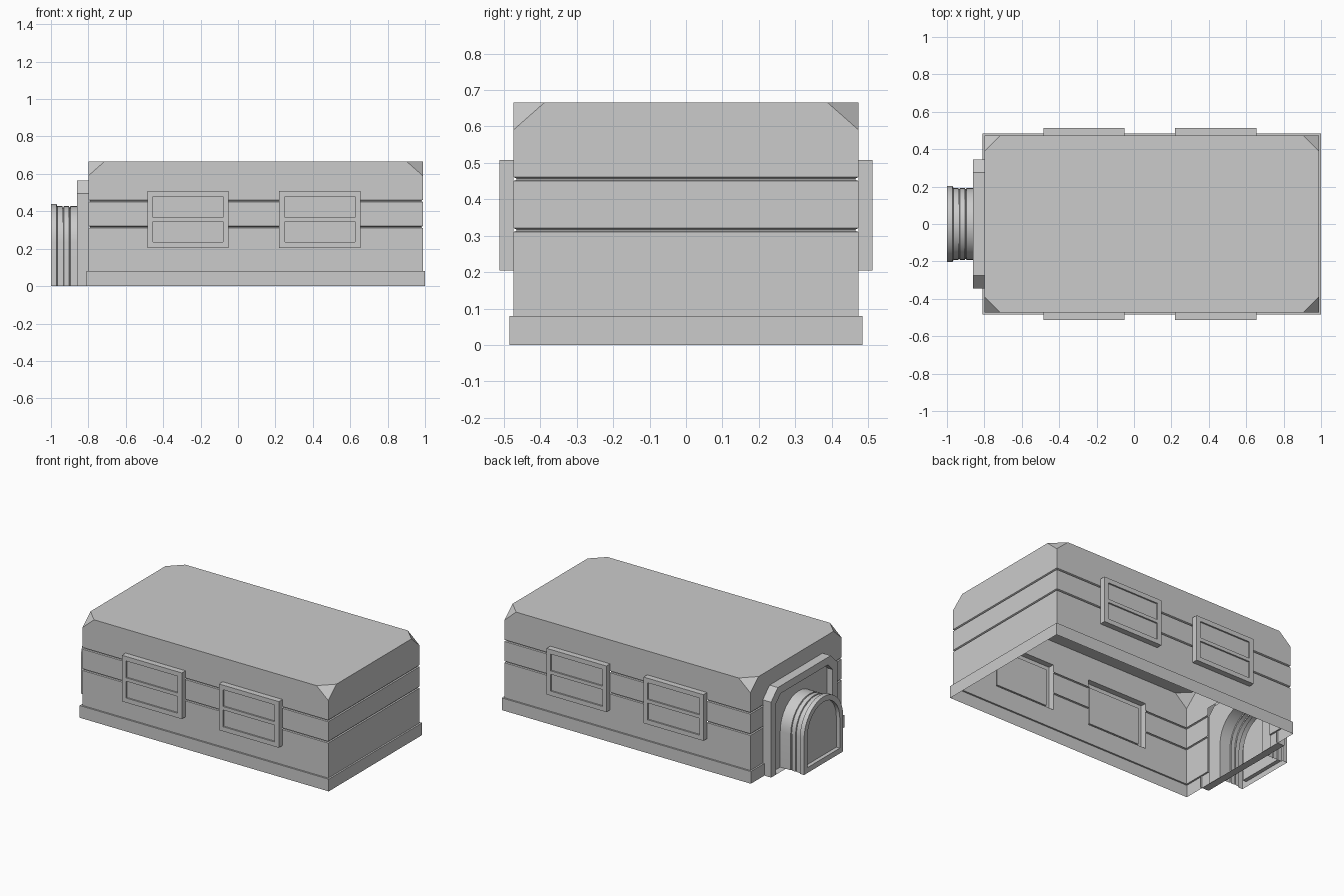
import bpy, bmesh, math
from mathutils import Vector

if "Cube" in bpy.data.objects:
    bpy.data.objects.remove(bpy.data.objects["Cube"])

X0, X1, HY, TOP = -0.80, 0.988, 0.474, 0.665
WINDOWS = [(-0.485, -0.05), (0.22, 0.655)]
WZ0, WZ1 = 0.205, 0.508


def finish(bm, name, smooth=False):
    bmesh.ops.remove_doubles(bm, verts=bm.verts[:], dist=1e-5)
    bmesh.ops.recalc_face_normals(bm, faces=bm.faces[:])
    me = bpy.data.meshes.new(name)
    bm.to_mesh(me)
    bm.free()
    if smooth:
        me.shade_smooth()
        me.set_sharp_from_angle(angle=math.radians(30))
    ob = bpy.data.objects.new(name, me)
    bpy.context.collection.objects.link(ob)
    return ob


def loft(bm, loops, closed=True, cap=False):
    rings = [[bm.verts.new(p) for p in lp] for lp in loops]
    n = len(rings[0])
    for a, b in zip(rings, rings[1:]):
        for i in range(n if closed else n - 1):
            j = (i + 1) % n
            bm.faces.new((a[i], a[j], b[j], b[i]))
    if cap:
        bm.faces.new(rings[-1])


def at_x(x, path):
    return [(x, y, z) for y, z in path]


# Main hull: open-bottomed shell with skirt, two seams and clipped top corners
bm = bmesh.new()
levels = [(0, .011), (.08, .011), (.08, 0)]
for z in (.31, .45):
    levels += [(z, 0), (z + .003, -.008), (z + .007, -.008), (z + .011, 0)]
levels.append((TOP, 0))
loft(bm, [[(X0 - e, -HY - e, z), (X1 + e, -HY - e, z),
           (X1 + e, HY + e, z), (X0 - e, HY + e, z)] for z, e in levels], cap=True)


def everything():
    return bm.verts[:] + bm.edges[:] + bm.faces[:]


for cx, sx in ((X0, -1), (X1, 1)):
    for sy in (-1, 1):
        no = Vector((sx / .085, sy / .085, 1 / .075)).normalized()
        cut = bmesh.ops.bisect_plane(bm, geom=everything(), plane_no=no,
                                     plane_co=(cx, sy * HY, TOP - .075), clear_outer=True)
        edges = [g for g in cut["geom_cut"] if isinstance(g, bmesh.types.BMEdge)]
        bmesh.ops.contextual_create(bm, geom=edges)

# Openings in the hull behind the windows and the entrance
planes = [((x, 0, 0), (1, 0, 0)) for w in WINDOWS for x in w]
planes += [((0, 0, z), (0, 0, 1)) for z in (WZ0, WZ1)]
planes += [((0, y, 0), (0, 1, 0)) for y in (-.28, .28)]
for co, no in planes:
    bmesh.ops.bisect_plane(bm, geom=everything(), plane_co=co, plane_no=no)
holes = []
for f in bm.faces:
    c = f.calc_center_median()
    window = (abs(c.y) > HY - .02 and WZ0 < c.z < WZ1
              and any(a < c.x < b for a, b in WINDOWS))
    door = c.x < X0 + .02 and abs(c.y) < .28 and c.z < WZ1
    if window or door:
        holes.append(f)
bmesh.ops.delete(bm, geom=holes, context='FACES')
finish(bm, "hull")

# Side windows: raised frame, shallow pane, crossbar
for side, label in ((-1, "front"), (1, "back")):
    for k, (a, b) in enumerate(WINDOWS):
        def rect(i, y):
            return [(a + i, side * y, WZ0 + i), (b - i, side * y, WZ0 + i),
                    (b - i, side * y, WZ1 - i), (a + i, side * y, WZ1 - i)]
        bm = bmesh.new()
        loft(bm, [rect(0, HY), rect(0, .512), rect(.03, .512), rect(.03, .502)], cap=True)
        finish(bm, f"{label}_window_{k + 1}")
        bm = bmesh.new()
        prof = [(.502, .345), (.512, .345), (.512, .368), (.502, .368)]
        loft(bm, [[(x, side * y, z) for y, z in prof] for x in (a + .03, b - .03)], closed=False)
        finish(bm, f"{label}_window_bar_{k + 1}")


# Entrance profiles, running from one foot over the top to the other foot
def portal(i):
    h, t, c = .345 - i, .565 - i, .07 - i * .4
    return [(-h, 0), (-h, t - c), (-h + c, t), (h - c, t), (h, t - c), (h, 0)]


def arch(r, foot=0.0, n=16):
    pts = [(-r * math.cos(math.pi * k / n), .235 + r * math.sin(math.pi * k / n))
           for k in range(n + 1)]
    return [(-r, foot)] + pts + [(r, foot)]


# Entrance surround with recessed panel around the tunnel
bm = bmesh.new()
loft(bm, [at_x(X0, portal(0)), at_x(-.86, portal(0)),
          at_x(-.86, portal(.05)), at_x(-.82, portal(.05))], closed=False)
panel = at_x(-.82, portal(.05)) + at_x(-.82, arch(.193))[::-1]
bm.faces.new([bm.verts.new(p) for p in panel])
finish(bm, "entrance_surround")

# Sill below the entrance
bm = bmesh.new()
bm.faces.new([bm.verts.new(p) for p in
              ((-.86, -.345, 0), (-.81, -.345, 0), (-.81, .345, 0), (-.86, .345, 0))])
finish(bm, "entrance_sill")

# Ribbed arched tunnel
bm = bmesh.new()
steps = [(-.82, .193)]
for x in (-.90, -.935):
    steps += [(x + .004, .193), (x + .002, .186), (x - .002, .186), (x - .004, .193)]
steps += [(-.966, .193), (-.97, .203), (-1.0, .203)]
loft(bm, [at_x(x, arch(r)) for x, r in steps], closed=False)
finish(bm, "entrance_tunnel", smooth=True)

# Door with rim and recessed leaf at the tunnel end
bm = bmesh.new()
loft(bm, [at_x(-1.0, arch(.203)), at_x(-1.0, arch(.168, .035)),
          at_x(-.975, arch(.168, .035))], cap=True)
finish(bm, "entrance_door", smooth=True)
